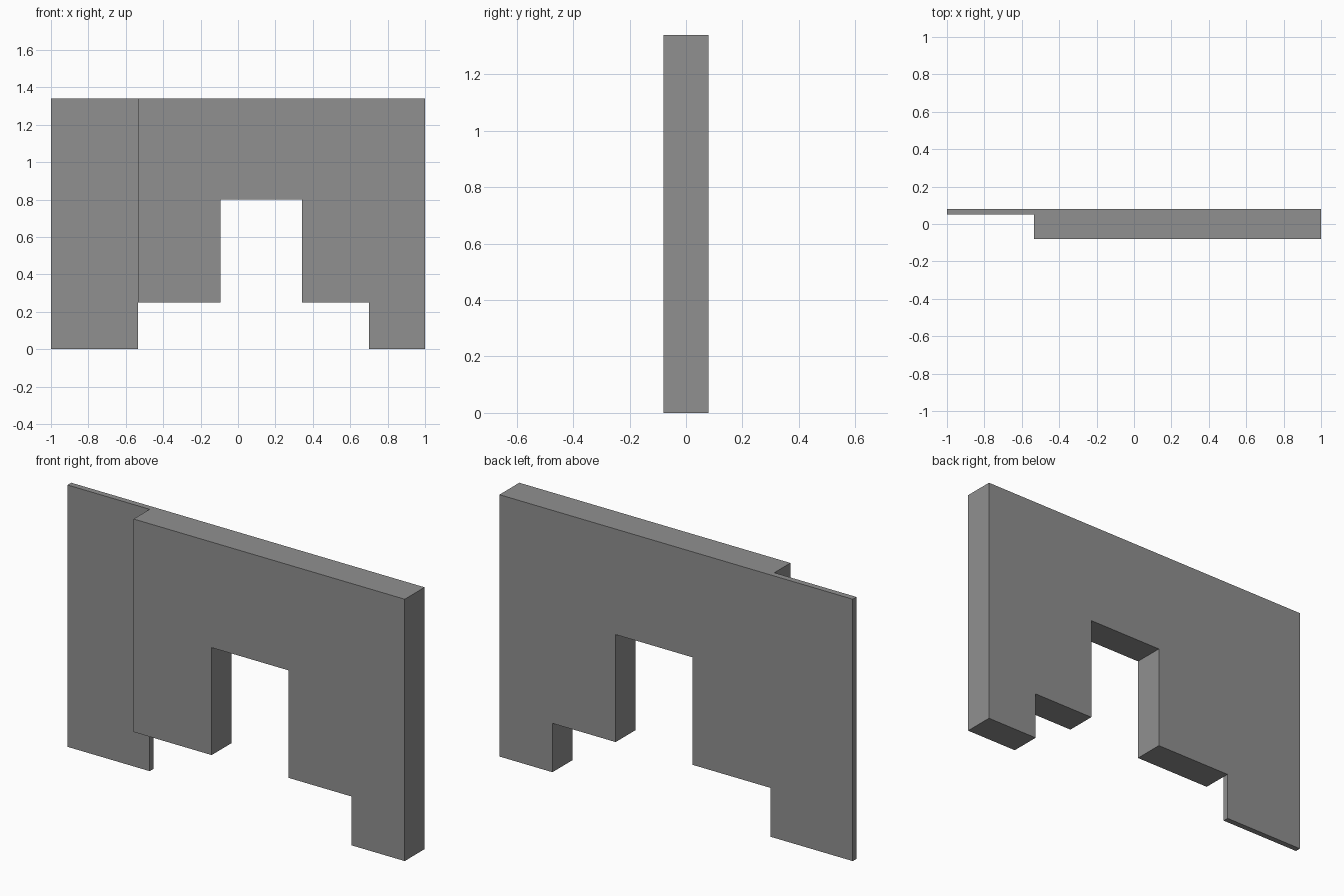
import bpy, bmesh

if "Cube" in bpy.data.objects:
    bpy.data.objects.remove(bpy.data.objects["Cube"])

BACK, PANEL_FRONT, WALL_FRONT = 0.08, 0.05, -0.08
LEFT, STEP, RIGHT, TOP, LEDGE = -1.0, -0.535, 1.0, 1.34, 0.25

# Outlines in x, z: thin side panel, and thick wall with a doorway notch
panel = [(LEFT, 0), (STEP, 0), (STEP, LEDGE), (STEP, TOP), (LEFT, TOP)]
wall = [(STEP, LEDGE), (-0.093, LEDGE), (-0.093, 0.80), (0.342, 0.80),
        (0.342, LEDGE), (0.70, LEDGE), (0.70, 0), (RIGHT, 0),
        (RIGHT, TOP), (STEP, TOP)]

bm = bmesh.new()
verts = {p: bm.verts.new((p[0], BACK, p[1])) for p in dict.fromkeys(panel + wall)}
backs = [bm.faces.new([verts[p] for p in outline]) for outline in (panel, wall)]


def pull_forward(faces, distance):
    """Extrude faces towards the front and return the new front faces."""
    geom = bmesh.ops.extrude_face_region(bm, geom=faces)["geom"]
    moved = [g for g in geom if isinstance(g, bmesh.types.BMVert)]
    bmesh.ops.translate(bm, verts=moved, vec=(0, -distance, 0))
    return [g for g in geom if isinstance(g, bmesh.types.BMFace)]


# Panel thickness everywhere, then the remaining thickness of the wall
fronts = pull_forward(backs, BACK - PANEL_FRONT)
wall_face = max(fronts, key=lambda f: f.calc_center_median().x)
pull_forward([wall_face], PANEL_FRONT - WALL_FRONT)
bmesh.ops.recalc_face_normals(bm, faces=bm.faces[:])

mesh = bpy.data.meshes.new("wall_with_doorway")
bm.to_mesh(mesh)
bm.free()

grey = bpy.data.materials.new("plain grey")
grey.diffuse_color = (0.28, 0.28, 0.28, 1)
grey.use_nodes = True
grey.node_tree.nodes["Principled BSDF"].inputs["Base Color"].default_value = grey.diffuse_color
mesh.materials.append(grey)
bpy.context.collection.objects.link(bpy.data.objects.new("wall_with_doorway", mesh))
